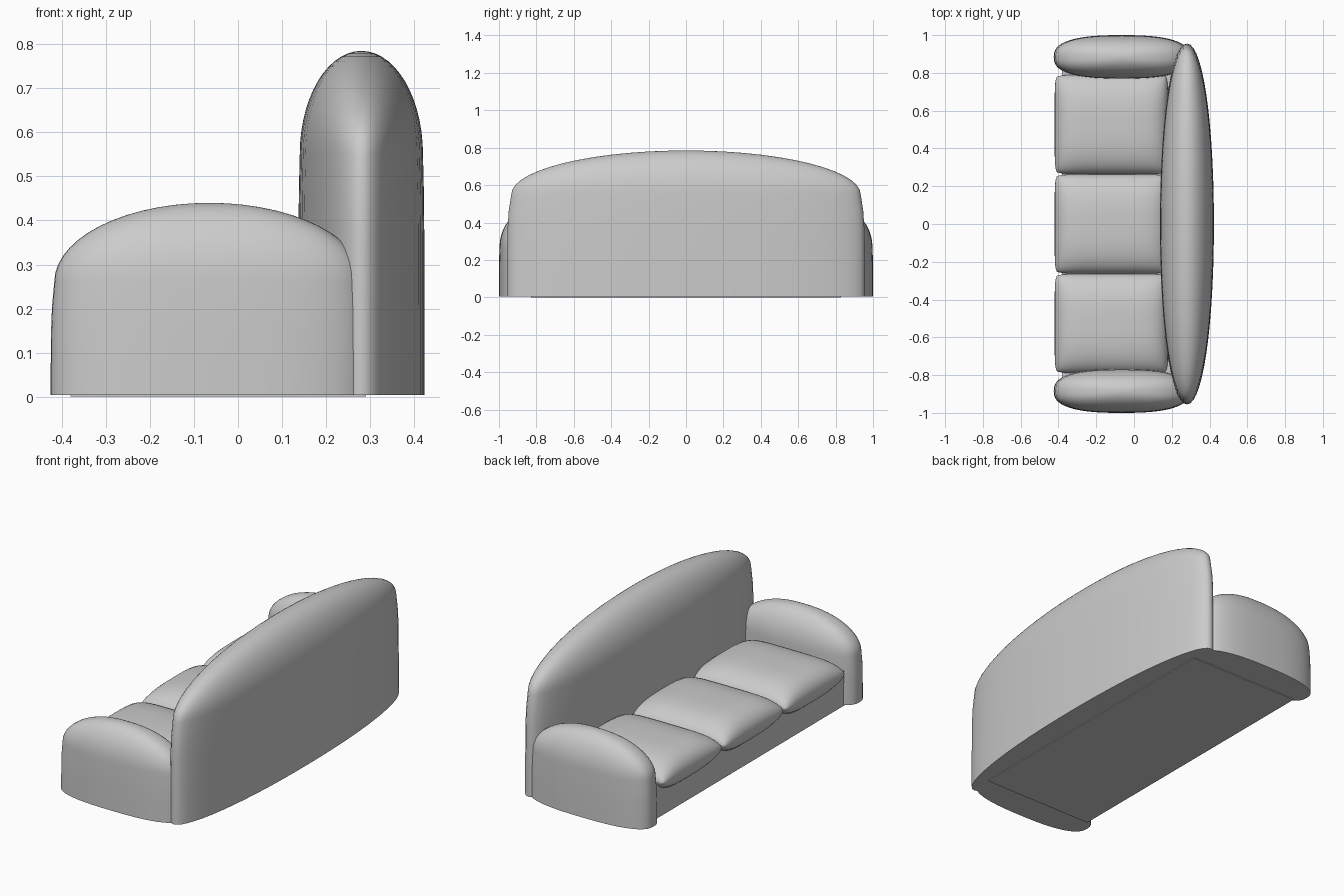
import bpy, bmesh, math

if "Cube" in bpy.data.objects:
    bpy.data.objects.remove(bpy.data.objects["Cube"])

SEGS, LEVELS = 56, 14


def power(v, p):
    return math.copysign(abs(v) ** p, v)


def finish(name, bm, angle=50):
    bmesh.ops.recalc_face_normals(bm, faces=bm.faces)
    mesh = bpy.data.meshes.new(name)
    bm.to_mesh(mesh)
    bm.free()
    obj = bpy.data.objects.new(name, mesh)
    bpy.context.collection.objects.link(obj)
    bpy.ops.object.select_all(action='DESELECT')
    bpy.context.view_layer.objects.active = obj
    obj.select_set(True)
    bpy.ops.object.shade_smooth_by_angle(angle=math.radians(angle))
    return obj


def domed_block(name, cx, cy, half_x, half_y, taper, shoulder, height, plan):
    """Upright superellipse wall, slight taper, then an elliptical dome."""
    bm = bmesh.new()
    mid = (taper + shoulder) / 2
    levels = [(0.004, 1), (taper / 2, 1), (taper, 0.998), (mid, 0.992)]
    for i in range(LEVELS):
        a = math.pi / 2 * i / LEVELS
        levels.append((shoulder + (height - shoulder) * math.sin(a),
                       0.978 * math.cos(a)))
    rings = []
    for z, s in levels:
        ring = []
        for k in range(SEGS):
            a = 2 * math.pi * k / SEGS
            ring.append(bm.verts.new((cx + s * half_x * power(math.cos(a), 2 / plan),
                                      cy + s * half_y * power(math.sin(a), 2 / plan), z)))
        rings.append(ring)
    for low, high in zip(rings, rings[1:]):
        for k in range(SEGS):
            n = (k + 1) % SEGS
            bm.faces.new((low[k], low[n], high[n], high[k]))
    top = bm.verts.new((cx, cy, height))
    for k in range(SEGS):
        bm.faces.new((rings[-1][k], rings[-1][(k + 1) % SEGS], top))
    bm.faces.new(rings[0])
    return finish(name, bm)


def cushion(name, cx, cy, cz, half_x, half_y, half_z):
    """Pillow: two bulging sheets joined along a pinched rim."""
    bm = bmesh.new()
    for side in (1, -1):
        sheet = bmesh.ops.create_grid(bm, x_segments=24, y_segments=24, size=1)['verts']
        for v in sheet:
            u = math.sin(math.pi / 2 * v.co.x)
            w = math.sin(math.pi / 2 * v.co.y)
            bulge = (max(0, 1 - abs(u) ** 5) * max(0, 1 - abs(w) ** 3)) ** 0.5
            # slightly rounded corners
            r = 1 - 0.04 * (abs(u) * abs(w)) ** 8
            v.co = (cx + half_x * u * r, cy + half_y * w * r,
                    cz + side * half_z * bulge)
    bmesh.ops.remove_doubles(bm, verts=bm.verts, dist=0.0002)
    return finish(name, bm, 80)


# Tall rounded backrest
domed_block("backrest", 0.28, 0, 0.143, 0.955, 0.38, 0.55, 0.785, 2.1)

# Rounded armrests at both ends
for label, s in (("left", 1), ("right", -1)):
    domed_block(label + "_armrest", -0.065, s * 0.884, 0.36, 0.116, 0.15, 0.26, 0.44, 2.6)

# Three seat cushions
for i in range(3):
    cushion("seat_cushion_%d" % (i + 1), -0.12, (i - 1) * 0.527, 0.195, 0.3, 0.263, 0.1)

# Plain base box under the cushions
bm = bmesh.new()
bmesh.ops.create_cube(bm, size=1)
for v in bm.verts:
    v.co = (-0.045 + v.co.x * 0.67, v.co.y * 1.66, 0.095 + v.co.z * 0.19)
finish("seat_base", bm, 30)
